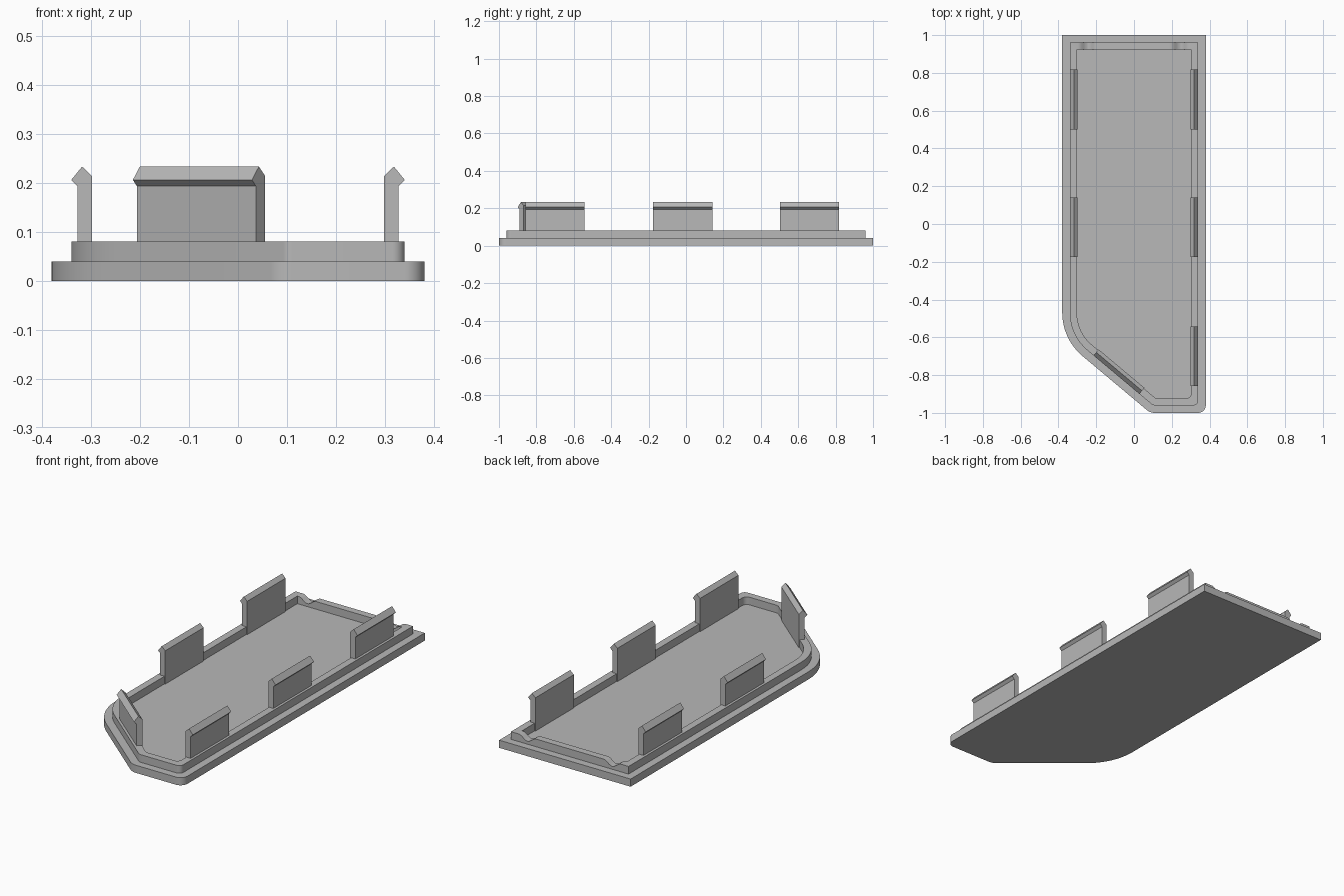
import bpy, bmesh, math
from mathutils import Vector, Matrix

cube = bpy.data.objects.get("Cube")
if cube:
    bpy.data.objects.remove(cube)

grey = bpy.data.materials.new("grey plastic")
grey.use_nodes = True
colour = (0.48, 0.48, 0.48, 1)
grey.diffuse_color = colour
grey.node_tree.nodes["Principled BSDF"].inputs["Base Color"].default_value = colour

# Sharp outline corners (counter-clockwise) and their rounding radii
CORNERS = [(-0.38, 1), (-0.38, -0.609), (0.086, -1), (0.38, -1), (0.38, 1)]
RADII = [0, 0.30, 0.07, 0.04, 0]
TOP = 0.08


def finish(bm, name, smooth=True):
    bmesh.ops.recalc_face_normals(bm, faces=bm.faces)
    mesh = bpy.data.meshes.new(name)
    bm.to_mesh(mesh)
    bm.free()
    mesh.materials.append(grey)
    obj = bpy.data.objects.new(name, mesh)
    bpy.context.collection.objects.link(obj)
    if smooth:
        bpy.ops.object.select_all(action='DESELECT')
        obj.select_set(True)
        bpy.context.view_layer.objects.active = obj
        bpy.ops.object.shade_smooth_by_angle(angle=math.radians(25))
    return obj


def outline(inset, back_steps=0, steps=12):
    """Rounded outline moved inwards, with optional extra points on the back edge."""
    pts = [Vector(c) for c in CORNERS]
    count = len(pts)
    loop = []
    for i, p in enumerate(pts):
        a = (p - pts[i - 1]).normalized()
        b = (pts[(i + 1) % count] - p).normalized()
        turn = a.angle(b)
        inward = (b - a).normalized()
        corner = p + inward * inset / math.cos(turn / 2)
        r = max(RADII[i] - inset, 0.025) if RADII[i] else 0
        if not r:
            loop.append(corner)
            continue
        centre = corner + inward * r / math.cos(turn / 2)
        start = Vector((a.y, -a.x)) * r
        for k in range(steps + 1):
            t = turn * k / steps
            c, s = math.cos(t), math.sin(t)
            loop.append(centre + Vector((start.x * c - start.y * s,
                                         start.x * s + start.y * c)))
    for k in range(back_steps + 1 if back_steps else 0):
        loop.append(Vector((0.295 - 0.59 * k / back_steps, 1 - inset)))
    return loop


def rim_height(p):
    """Rim top, with two shallow scoops near the back corners."""
    off = abs(abs(p.x) - 0.245)
    if p.y > 0.9 and off < 0.05:
        return TOP - 0.0125 * (1 + math.cos(math.pi * off / 0.05))
    return TOP


# Base plate
bm = bmesh.new()
face = bm.faces.new([bm.verts.new((p.x, p.y, 0)) for p in outline(0)])
up = bmesh.ops.extrude_face_region(bm, geom=[face], use_keep_orig=True)
bmesh.ops.translate(bm, vec=(0, 0, 0.04),
                    verts=[v for v in up["geom"] if isinstance(v, bmesh.types.BMVert)])
finish(bm, "base_plate")

# Raised rim: a ring of four stacked loops joined by quads
bm = bmesh.new()
outer, inner = outline(0.04, 60), outline(0.0775, 60)
rings = []
for loop, top in ((outer, False), (outer, True), (inner, True), (inner, False)):
    rings.append([bm.verts.new((p.x, p.y, rim_height(p) if top else 0.035)) for p in loop])
n = len(outer)
for j in range(4):
    lower, upper = rings[j], rings[(j + 1) % 4]
    for i in range(n):
        k = (i + 1) % n
        bm.faces.new((lower[i], lower[k], upper[k], upper[i]))
finish(bm, "raised_rim")

# Snap clip section: distance outwards from the inner face, and height
CLIP = [(0, 0.035), (0.029, 0.035), (0.029, 0.193), (0.042, 0.206),
        (0.020, 0.233), (0, 0.214)]
LENGTH = 0.317


def clip(name, x, y, angle):
    """Snap clip whose inner face is centred on x, y and looks outwards along angle."""
    bm = bmesh.new()
    ends = [[bm.verts.new((d, side * LENGTH / 2, z)) for d, z in CLIP] for side in (-1, 1)]
    for end in ends:
        bm.faces.new(end)
    for i in range(len(CLIP)):
        k = (i + 1) % len(CLIP)
        bm.faces.new((ends[0][i], ends[0][k], ends[1][k], ends[1][i]))
    bm.transform(Matrix.Translation((x, y, 0)) @ Matrix.Rotation(angle, 4, 'Z'))
    finish(bm, name, smooth=False)


for label, y in (("back", 0.66), ("middle", -0.017), ("front", -0.70)):
    clip("left_clip_" + label, 0.298, y, 0)
    if label != "front":
        clip("right_clip_" + label, -0.298, y, math.pi)

# Clip on the slanted front side
slant = math.radians(230)
clip("slanted_clip", -0.093 - 0.042 * math.cos(slant),
     -0.798 - 0.042 * math.sin(slant), slant)
